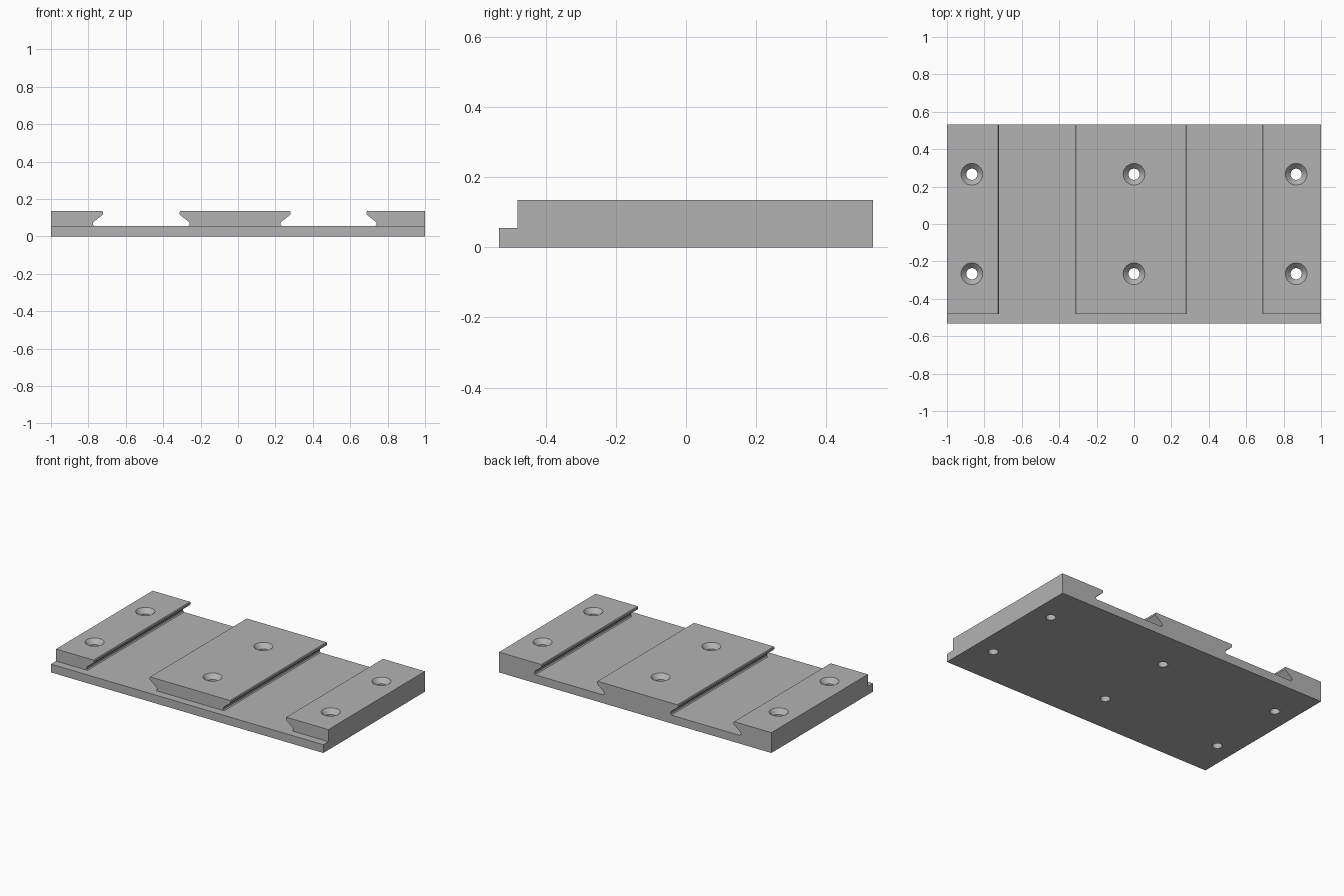
import bpy, bmesh
from math import tau
from mathutils import Vector

cube = bpy.data.objects.get("Cube")
if cube:
    bpy.data.objects.remove(cube)

FRONT, BACK, LEDGE = -0.533, 0.533, -0.48
FLOOR, TOP = 0.055, 0.135

grey = bpy.data.materials.new("plain grey")
grey.use_nodes = True
colour = (0.45, 0.45, 0.45, 1)
grey.diffuse_color = colour
grey.node_tree.nodes["Principled BSDF"].inputs["Base Color"].default_value = colour


def make_object(name, bm):
    bmesh.ops.recalc_face_normals(bm, faces=bm.faces)
    mesh = bpy.data.meshes.new(name)
    bm.to_mesh(mesh)
    bm.free()
    mesh.materials.append(grey)
    obj = bpy.data.objects.new(name, mesh)
    bpy.context.collection.objects.link(obj)
    return obj


def extrude_profile(name, points, y0, y1):
    bm = bmesh.new()
    face = bm.faces.new([bm.verts.new((x, y0, z)) for x, z in points])
    grown = bmesh.ops.extrude_face_region(bm, geom=[face])["geom"]
    verts = [g for g in grown if isinstance(g, bmesh.types.BMVert)]
    bmesh.ops.translate(bm, verts=verts, vec=(0, y1 - y0, 0))
    return make_object(name, bm)


def lip(x, side):
    """Undercut pad edge from the floor to the top; side is the way it overhangs."""
    edge = [(-0.047, FLOOR), (-0.053, 0.061), (-0.054, 0.071), (-0.049, 0.079),
            (-0.004, 0.114), (0, 0.119), (0, 0.13), (-0.004, TOP)]
    return [(x + side * dx, z) for dx, z in edge]


# Plate section with two dovetail slots, swept from front to back
section = [(-1, 0), (1, 0), (1, TOP)]
for x, side in ((0.687, -1), (0.281, 1), (-0.313, -1), (-0.722, 1)):
    edge = lip(x, side)
    section += edge[::-1] if side < 0 else edge
section.append((-1, TOP))
plate = extrude_profile("slotted_plate", section, FRONT, BACK)

# Cutter for the low ledge along the front
cutters = [extrude_profile("ledge_cutter",
                           [(-1.1, FLOOR), (1.1, FLOOR), (1.1, 0.3), (-1.1, 0.3)],
                           FRONT - 0.1, LEDGE)]

# Cutters for the countersunk screw holes
hole = [(0, -0.05), (0.03, -0.05), (0.03, TOP - 0.03), (0.058, TOP), (0.058, 0.2), (0, 0.2)]
for x in (-0.867, 0, 0.867):
    for y in (-0.266, 0.266):
        bm = bmesh.new()
        verts = [bm.verts.new((x + r, y, z)) for r, z in hole]
        edges = [bm.edges.new(pair) for pair in zip(verts, verts[1:])]
        bmesh.ops.spin(bm, geom=verts + edges, cent=Vector((x, y, 0)), axis=(0, 0, 1),
                       angle=tau, steps=40)
        bmesh.ops.remove_doubles(bm, verts=bm.verts, dist=0.0001)
        cutters.append(make_object("screw_hole_cutter", bm))

# Cut the ledge and holes, then tidy up
bpy.context.view_layer.objects.active = plate
plate.select_set(True)
for cutter in cutters:
    cutter.hide_render = True
    cut = plate.modifiers.new("cut", "BOOLEAN")
    cut.operation = "DIFFERENCE"
    cut.solver = "EXACT"
    cut.object = cutter
    bpy.ops.object.modifier_apply(modifier=cut.name)
    bpy.data.objects.remove(cutter)
bpy.ops.object.shade_smooth_by_angle(angle=0.6)
